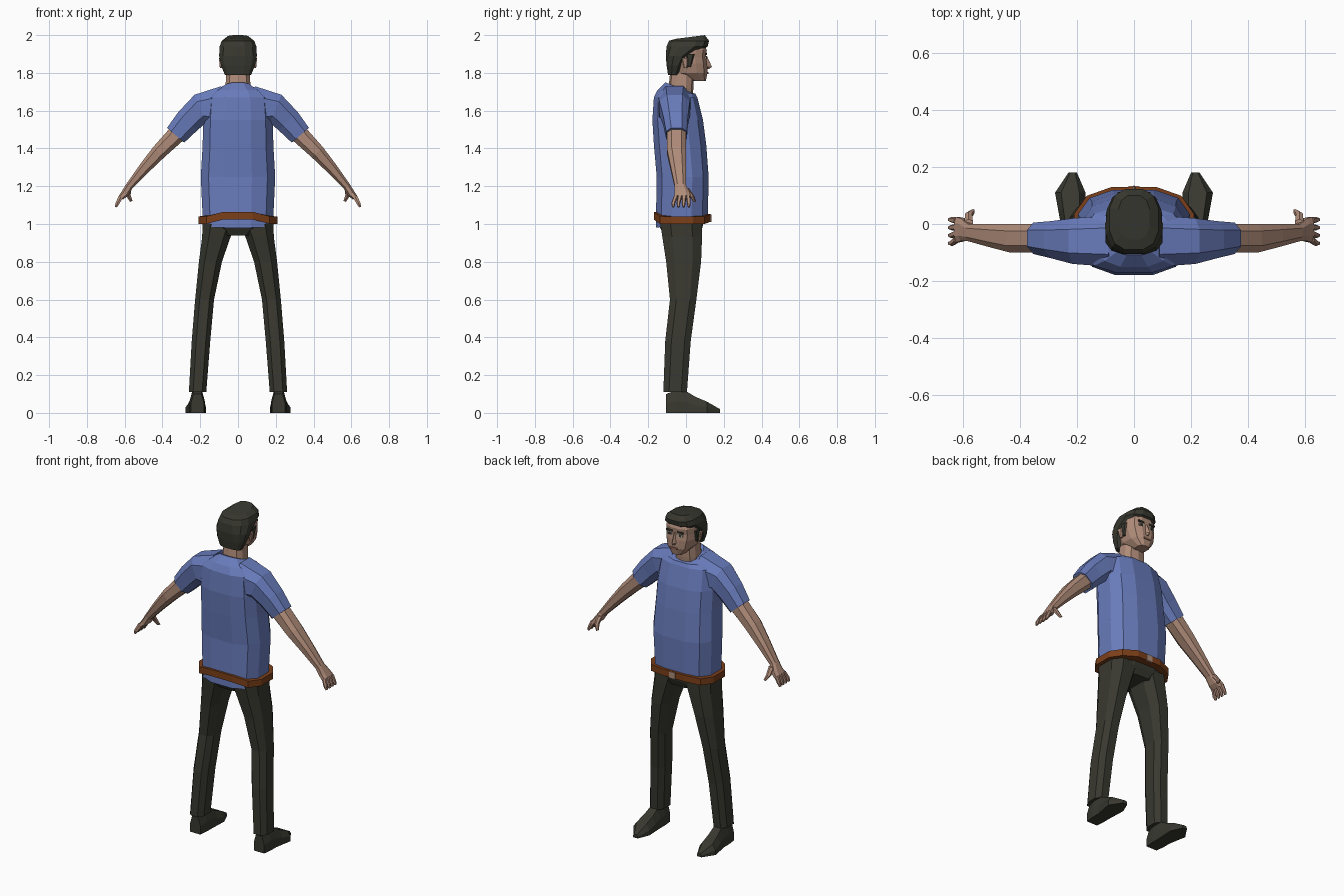
import bpy, bmesh, math
from mathutils import Vector

if "Cube" in bpy.data.objects:
    bpy.data.objects.remove(bpy.data.objects["Cube"])


def material(name, red, green, blue):
    colour = (red, green, blue, 1)
    mat = bpy.data.materials.new(name)
    mat.use_nodes = True
    mat.diffuse_color = colour
    shader = mat.node_tree.nodes["Principled BSDF"]
    shader.inputs["Base Color"].default_value = colour
    shader.inputs["Roughness"].default_value = .8
    return mat


shirt_blue = material("shirt blue", .14, .2, .5)
skin = material("skin", .43, .26, .19)
charcoal = material("charcoal cloth", .04, .04, .03)
hair_dark = material("dark hair", .04, .04, .03)
belt_brown = material("belt brown", .2, .05, .01)
lip_brown = material("lip brown", .3, .14, .1)
eye_white = material("eye white", .5, .47, .43)


def loft(name, mat, rings):
    """Skin a list of equal-length point rings and cap both ends."""
    bm = bmesh.new()
    loops = [[bm.verts.new(point) for point in points] for points in rings]
    for lower, upper in zip(loops, loops[1:]):
        for i in range(len(lower)):
            bm.faces.new((lower[i - 1], lower[i], upper[i], upper[i - 1]))
    bm.faces.new(loops[0])
    bm.faces.new(loops[-1])
    bmesh.ops.recalc_face_normals(bm, faces=bm.faces)
    mesh = bpy.data.meshes.new(name)
    bm.to_mesh(mesh)
    bm.free()
    mesh.materials.append(mat)
    obj = bpy.data.objects.new(name, mesh)
    bpy.context.collection.objects.link(obj)


def pair(name, mat, rings):
    """Loft a part on the right side and its mirror image on the left."""
    for side, sign in (("right", 1), ("left", -1)):
        loft(side + "_" + name, mat,
             [[(sign * x, y, z) for x, y, z in points] for points in rings])


def section(centre, across, along, sides, power=.75):
    """Rounded-box section spanned by two half axes."""
    def rounded(value):
        return math.copysign(abs(value / math.cos(math.pi / sides)) ** power, value)

    angles = [(i + .5) * math.tau / sides for i in range(sides)]
    return [Vector(centre) + Vector(across) * rounded(math.cos(angle))
            + Vector(along) * rounded(math.sin(angle)) for angle in angles]


def level(z, width, back, front, tilt=0, x=0, sides=12):
    """Horizontal section; tilt raises its front edge."""
    return section((x, (back + front) / 2, z), (width, 0, 0),
                   (0, (front - back) / 2, tilt), sides)


def levels(rows, **options):
    return [level(*row, **options) for row in rows]


def tube(rows, sides=8):
    """Sections square to a path of x, y, z, thickness and depth."""
    rings = []
    for i, (x, y, z, thick, deep) in enumerate(rows):
        before, after = rows[max(i - 1, 0)], rows[min(i + 1, len(rows) - 1)]
        normal = Vector((before[2] - after[2], 0, after[0] - before[0])).normalized()
        rings.append(section((x, y, z), normal * thick, (0, deep, 0), sides))
    return rings


def plate(x, y, z, width, height, depth=.008):
    """Thin rectangle facing the front of the figure."""
    return [section((x, y + offset, z), (width, 0, 0), (0, 0, height), 4)
            for offset in (-depth / 2, depth / 2)]


# Shirt body
loft("shirt_body", shirt_blue, levels((
    (1, .185, -.16, .115, .02), (1.25, .197, -.155, .12),
    (1.42, .187, -.17, .107), (1.55, .185, -.178, .09),
    (1.67, .175, -.17, .06), (1.7, .13, -.15, .05, -.01),
    (1.72, .07, -.11, .04, -.03))))

# Belt, arched at the back and slightly at the front
belt_rings = []
for width, height in ((.19, 1), (.21, 1), (.21, 1.04), (.19, 1.04)):
    points = level(height, width, .04 - width, width - .08)
    for point in points:
        arch = .03 if point.y < 0 else .015
        point.z += arch * max(0, 1 - (point.x / .17) ** 2)
    belt_rings.append(points)
loft("belt", belt_brown, belt_rings)
loft("belt_buckle", skin, plate(0, .13, 1.03, .02, .02))

# Trouser seat and legs
loft("trouser_seat", charcoal, levels((
    (1.03, .186, -.135, .095), (.98, .187, -.137, .087), (.94, .1, -.115, .07))))
leg_rings = []
for height, inner, outer, back, front in (
        (1, .01, .187, -.135, .085), (.93, .04, .19, -.125, .085),
        (.8, .085, .207, -.105, .08), (.6, .127, .227, -.085, .055),
        (.38, .147, .245, -.11, .025), (.11, .168, .26, -.12, .005)):
    leg_rings.append(level(height, (outer - inner) / 2, back, front,
                           x=(inner + outer) / 2, sides=8))
pair("trouser_leg", charcoal, leg_rings)

# Shoe: sections from heel to toe with a flat sole and sloping upper
shoe_rings = []
for y, inner, outer, top in ((-.105, .18, .25, .1), (-.05, .175, .257, .12),
                             (0, .175, .257, .115), (.05, .173, .266, .085),
                             (.11, .17, .277, .06), (.18, .2, .23, .02)):
    inset, welt = (outer - inner) / 5, top / 2
    shoe_rings.append([(inner, y, 0), (outer, y, 0), (outer, y, welt),
                       (outer - inset, y, top), (inner + inset, y, top),
                       (inner, y, welt)])
pair("shoe", charcoal, shoe_rings)

# Sleeve, arm with palm, and thumb
pair("sleeve", shirt_blue, tube((
    (.08, -.06, 1.62, .11, .09), (.2, -.06, 1.61, .08, .08),
    (.265, -.055, 1.545, .07, .065), (.33, -.05, 1.47, .06, .055))))
pair("arm", skin, tube((
    (.3, -.05, 1.5, .05, .05), (.42, -.05, 1.38, .04, .05),
    (.5, -.04, 1.29, .03, .04), (.575, -.03, 1.2, .02, .03),
    (.6, -.02, 1.16, .02, .04), (.62, -.02, 1.14, .015, .045))))
pair("thumb", skin, tube((
    (.58, 0, 1.19, .015, .015), (.58, .03, 1.15, .012, .012),
    (.565, .045, 1.12, .007, .007)), sides=6))

# Fingers fan out from the knuckles
for index, finger in enumerate(("little", "ring", "middle", "index")):
    knuckle = .022 * index - .054
    tip = knuckle * 1.25
    pair(finger + "_finger", skin, tube((
        (.62, knuckle, 1.145, .012, .011), (.638, tip, 1.11, .01, .009),
        (.647, tip, 1.09, .006, .006)), sides=6))

# Neck, skull and hair
loft("neck", skin, levels((
    (1.65, .07, -.1, .03), (1.72, .067, -.09, .037), (1.82, .06, -.08, .04)), sides=10))
loft("head", skin, levels((
    (1.757, .035, .03, .105), (1.8, .073, -.06, .114), (1.85, .086, -.08, .112),
    (1.885, .088, -.08, .106), (1.92, .088, -.08, .11), (1.96, .075, -.07, .095))))
loft("hair", hair_dark, levels((
    (1.79, .07, -.095, -.035), (1.84, .09, -.103, -.01), (1.89, .1, -.107, .025),
    (1.94, .097, -.103, .115), (1.97, .086, -.09, .122), (1.99, .055, -.055, .1, .01))))

# Nose wedge: bridge, tip and underside
nose_rings = []
for height, half, tip in ((1.89, .008, .111), (1.832, .018, .137), (1.82, .012, .122)):
    nose_rings.append([(-half, .104, height), (half, .104, height), (0, tip, height)])
loft("nose", skin, nose_rings)

# Facial details
loft("mouth", lip_brown, plate(0, .114, 1.8, .023, .005))
pair("brow", hair_dark, plate(.037, .108, 1.9, .02, .005))
pair("eye", eye_white, plate(.036, .105, 1.88, .016, .006))
pair("iris", hair_dark, plate(.036, .107, 1.88, .007, .006))
pair("ear", skin, levels((
    (1.825, .006, -.01, .006), (1.88, .011, -.025, .012)), x=.09, sides=6))
pair("sideburn", hair_dark, levels((
    (1.83, .006, .01, .024), (1.9, .011, 0, .045)), x=.086, sides=6))
